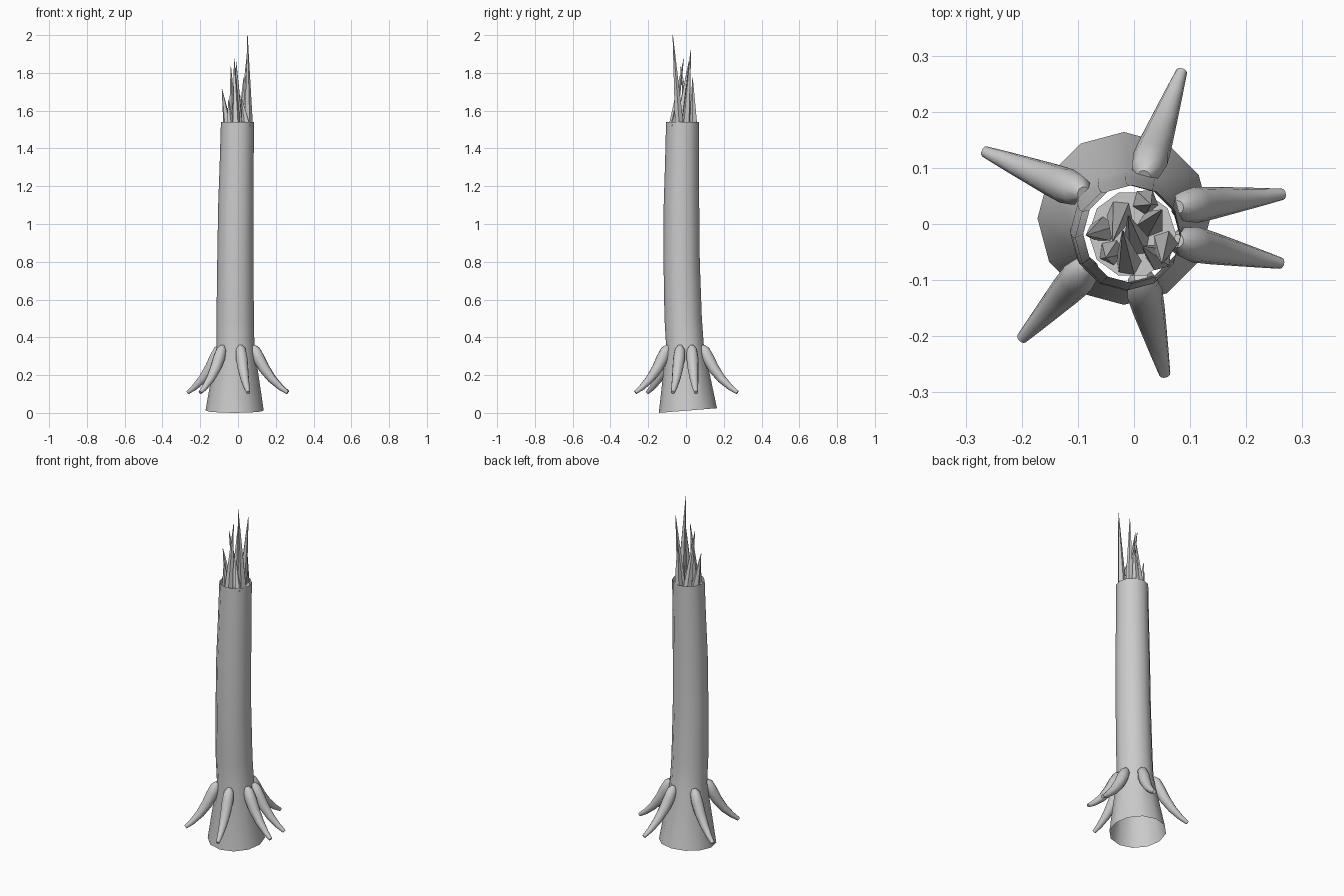
import bpy, bmesh, math
from mathutils import Vector

cube = bpy.data.objects.get("Cube")
if cube:
    bpy.data.objects.remove(cube, do_unlink=True)

grey = bpy.data.materials.new("bark grey")
grey.use_nodes = True
colour = (0.6, 0.6, 0.6, 1)
grey.diffuse_color = colour
grey.node_tree.nodes["Principled BSDF"].inputs["Base Color"].default_value = colour


def finish(bm, name, smooth=True):
    mesh = bpy.data.meshes.new(name)
    bm.to_mesh(mesh)
    bm.free()
    mesh.materials.append(grey)
    obj = bpy.data.objects.new(name, mesh)
    bpy.context.collection.objects.link(obj)
    if smooth:
        bpy.ops.object.select_all(action='DESELECT')
        obj.select_set(True)
        bpy.context.view_layer.objects.active = obj
        bpy.ops.object.shade_smooth_by_angle(angle=math.radians(40))
    return obj


def loft(bm, rings, sides, caps=(False, False)):
    """Skin rings given as (centre, x axis, y axis, radius)."""
    loops = []
    for centre, u, v, r in rings:
        angles = [math.tau * i / sides for i in range(sides)]
        loops.append([bm.verts.new(centre + r * (u * math.cos(a) + v * math.sin(a)))
                      for a in angles])
    for a, b in zip(loops, loops[1:]):
        for i in range(sides):
            j = (i + 1) % sides
            bm.faces.new((a[i], a[j], b[j], b[i]))
    if caps[0]:
        bm.faces.new(loops[0][::-1])
    if caps[1]:
        bm.faces.new(loops[-1])


def sweep(bm, points, radii, sides):
    """Tapered tube along a path, closed at both ends."""
    pts = [Vector(p) for p in points]
    rings = []
    for i, p in enumerate(pts):
        t = (pts[min(i + 1, len(pts) - 1)] - pts[max(i - 1, 0)]).normalized()
        u = t.cross(Vector((0, 0, 1)))
        u = u.normalized() if u.length > 0.01 else Vector((1, 0, 0))
        rings.append((p, u, t.cross(u), radii[i]))
    loft(bm, rings, sides, (True, True))


# Hollow trunk, open at both ends, with a flared and slightly tilted foot
X, Y = Vector((1, 0, 0)), Vector((0, 1, 0))
profile = [(-0.018, 0.01, 0.0125, 0.154), (-0.013, -0.005, 0.35, 0.1),
           (-0.015, -0.015, 0.5, 0.099), (-0.014, -0.023, 0.8, 0.096),
           (-0.011, -0.024, 1.1, 0.094), (-0.007, -0.021, 1.32, 0.09),
           (-0.003, -0.018, 1.54, 0.0875)]
rings = [(Vector((x, y, z)), X, Y, r) for x, y, z, r in profile]
foot = rings[0]
rings[0] = (foot[0], X, Vector((0, 1, 0.08)), foot[3])
bm = bmesh.new()
loft(bm, rings, 12)
finish(bm, "trunk")

# Floor of broken wood just inside the rim
bm = bmesh.new()
loft(bm, [(Vector((-0.003, -0.018, 1.515)), X, Y, 0.078),
          (Vector((-0.003, -0.018, 1.525)), X, Y, 0.078)], 10, (True, True))
finish(bm, "broken_core", False)

# Splinters: base x, y, then tip x, y, z
splinters = [(0.055, -0.035, 0.05, -0.07, 2.0), (0.03, 0.0, 0.05, 0.025, 1.92),
             (-0.01, -0.07, -0.02, -0.012, 1.875), (-0.025, 0.02, -0.038, -0.03, 1.835),
             (-0.055, -0.01, -0.085, -0.02, 1.715), (0.02, 0.04, 0.03, 0.035, 1.775),
             (0.005, -0.035, -0.01, 0.015, 1.86), (-0.04, -0.05, -0.05, -0.06, 1.66),
             (0.045, -0.06, 0.015, -0.04, 1.68)]
for n, (bx, by, tx, ty, tz) in enumerate(splinters):
    bm = bmesh.new()
    base, tip = Vector((bx, by, 1.52)), Vector((tx, ty, tz))
    a = 0.7 * n
    u = Vector((math.cos(a), math.sin(a), 0))
    v = Vector((-math.sin(a), math.cos(a), 0))
    middle = base.lerp(tip, 0.4) + (base - tip) * Vector((0.12, 0.12, 0)).length * 0.3
    loft(bm, [(base, u, v, 0.024), (middle, u, v, 0.016), (tip, u, v, 0.0012)],
         5, (True, True))
    finish(bm, f"splinter_{n + 1}", False)

# Drooping roots: base x, y, then tip x, y
roots = [(0.018, 0.085, 0.085, 0.272), (-0.09, 0.055, -0.266, 0.129),
         (-0.08, -0.075, -0.2, -0.204), (0.012, -0.095, 0.055, -0.268),
         (0.078, -0.03, 0.262, -0.07), (0.078, 0.03, 0.265, 0.053)]
# Fraction of the way out, height, radius
course = [(0, 0.355, 0.012), (0.06, 0.335, 0.027), (0.17, 0.29, 0.032),
          (0.33, 0.235, 0.029), (0.55, 0.18, 0.023), (0.8, 0.135, 0.016),
          (1, 0.108, 0.01)]
for n, (bx, by, tx, ty) in enumerate(roots):
    bm = bmesh.new()
    sweep(bm, [(bx + (tx - bx) * f, by + (ty - by) * f, z) for f, z, r in course],
          [r for f, z, r in course], 10)
    bmesh.ops.recalc_face_normals(bm, faces=bm.faces)
    finish(bm, f"root_{n + 1}")
